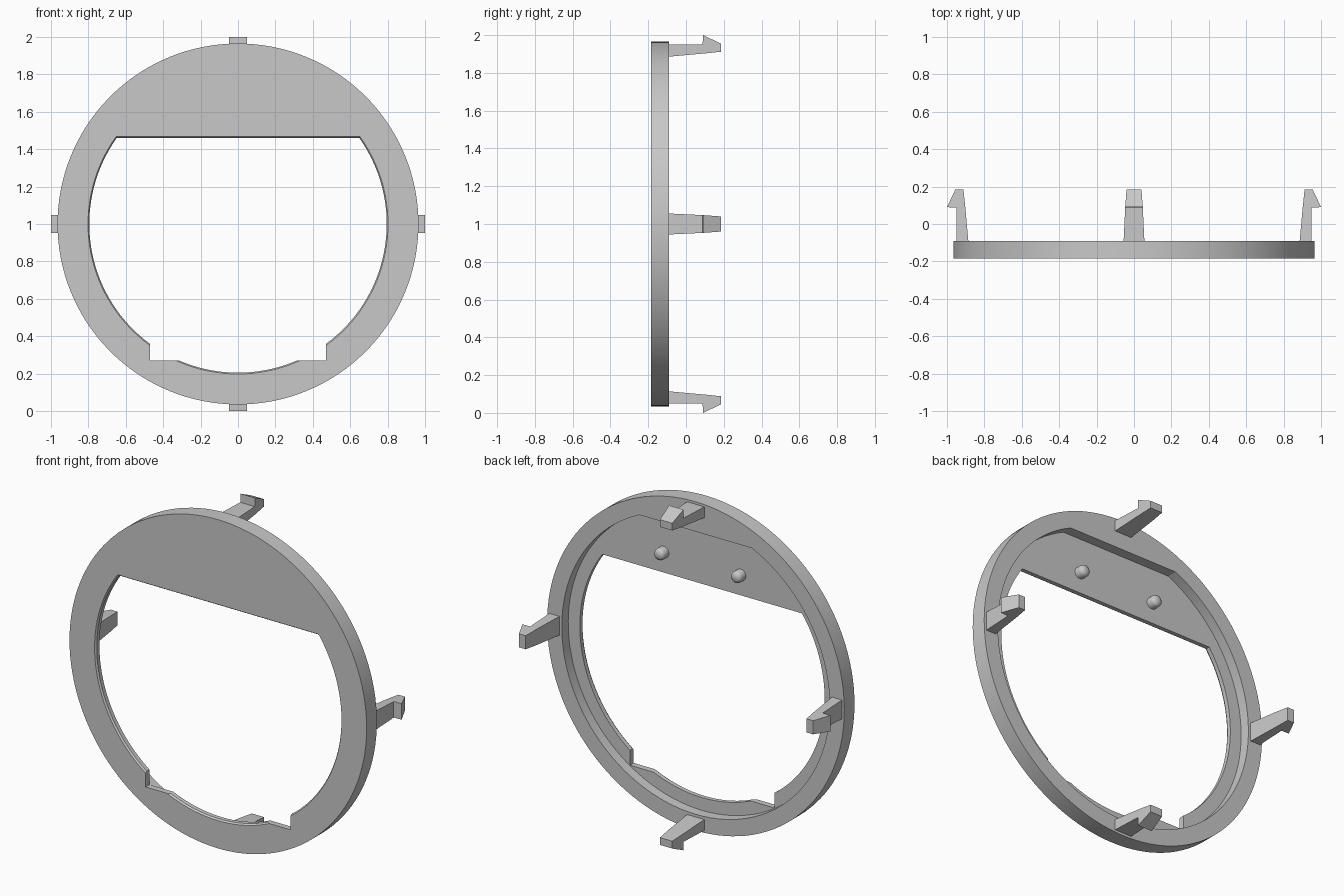
import bpy, bmesh, math
from mathutils import Matrix, Vector

if "Cube" in bpy.data.objects:
    bpy.data.objects.remove(bpy.data.objects["Cube"])

CENTRE = Vector((0, 0, 1))
FRONT, FLOOR, BACK = -0.185, -0.15, -0.09

grey = bpy.data.materials.new("plain_grey")
grey.use_nodes = True
grey.diffuse_color = (0.58, 0.58, 0.58, 1)
grey.node_tree.nodes["Principled BSDF"].inputs["Base Color"].default_value = (0.58, 0.58, 0.58, 1)


def loft(name, layers):
    """Closed solid through rings of points that all have the same count."""
    bm = bmesh.new()
    rings = [[bm.verts.new(p) for p in layer] for layer in layers]
    for a, b in zip(rings, rings[1:]):
        for i in range(len(a)):
            j = (i + 1) % len(a)
            bm.faces.new((a[i], a[j], b[j], b[i]))
    bm.faces.new(rings[0])
    bm.faces.new(rings[-1])
    bmesh.ops.recalc_face_normals(bm, faces=bm.faces)
    mesh = bpy.data.meshes.new(name)
    bm.to_mesh(mesh)
    bm.free()
    obj = bpy.data.objects.new(name, mesh)
    bpy.context.collection.objects.link(obj)
    obj.location = CENTRE
    mesh.materials.append(grey)
    return obj


def disc(radius, y, flat=None, steps=96):
    """Circle facing the front, cut off by a level line at height flat."""
    start = math.asin(flat / radius) if flat else math.pi / 2
    sweep = math.pi + 2 * start
    count = steps + 1 if flat else steps
    return [(radius * math.cos(start - sweep * i / steps), y,
             radius * math.sin(start - sweep * i / steps)) for i in range(count)]


def box_ring(half, low, high, y):
    return [(-half, y, low), (half, y, low), (half, y, high), (-half, y, high)]


def activate(obj):
    bpy.ops.object.select_all(action='DESELECT')
    obj.select_set(True)
    bpy.context.view_layer.objects.active = obj


def cut(target, cutter):
    cutter.hide_render = True
    mod = target.modifiers.new("cut", 'BOOLEAN')
    mod.operation = 'DIFFERENCE'
    mod.solver = 'EXACT'
    mod.object = cutter
    activate(target)
    bpy.ops.object.modifier_apply(modifier=mod.name)
    bpy.data.objects.remove(cutter)


# Round bezel with a back recess, a window and a notch at the bottom
bezel = loft("bezel_ring", [disc(0.965, FRONT, steps=128), disc(0.965, BACK, steps=128)])
cut(bezel, loft("recess_cutter", [disc(0.87, FLOOR, 0.79), disc(0.87, 0.1, 0.79)]))
cut(bezel, loft("window_cutter", [disc(0.802, -0.3, 0.467), disc(0.802, FRONT, 0.467),
                                  disc(0.795, FRONT + 0.01, 0.46), disc(0.795, 0.1, 0.46)]))
cut(bezel, loft("notch_cutter", [box_ring(0.47, -0.73, -0.4, -0.3),
                                 box_ring(0.47, -0.73, -0.4, 0.1)]))
activate(bezel)
bpy.ops.object.shade_smooth_by_angle(angle=math.radians(25))

# Four snap clips: stem and barb, each row is y, inner and outer height, half width
clip_rows = [(BACK - 0.01, 0.885, 0.95, 0.056), (0.088, 0.902, 0.95, 0.047),
             (0.09, 0.902, 1.0, 0.047), (0.185, 0.912, 0.955, 0.04)]
for i, place in enumerate(("top", "right", "bottom", "left")):
    clip = loft(place + "_clip", [box_ring(w, low, high, y) for y, low, high, w in clip_rows])
    clip.data.transform(Matrix.Rotation(-i * math.pi / 2, 4, 'Y'))

# Two domed pegs on the back of the upper panel
peg_rows = [(FLOOR - 0.005, 0.034), (-0.115, 0.034), (-0.105, 0.03), (-0.098, 0.02), (-0.095, 0.008)]
for side, name in ((1, "left_peg"), (-1, "right_peg")):
    peg = loft(name, [disc(r, y, steps=24) for y, r in peg_rows])
    peg.location = CENTRE + Vector((side * 0.25, 0, 0.58))
    activate(peg)
    bpy.ops.object.shade_smooth_by_angle(angle=math.radians(50))
